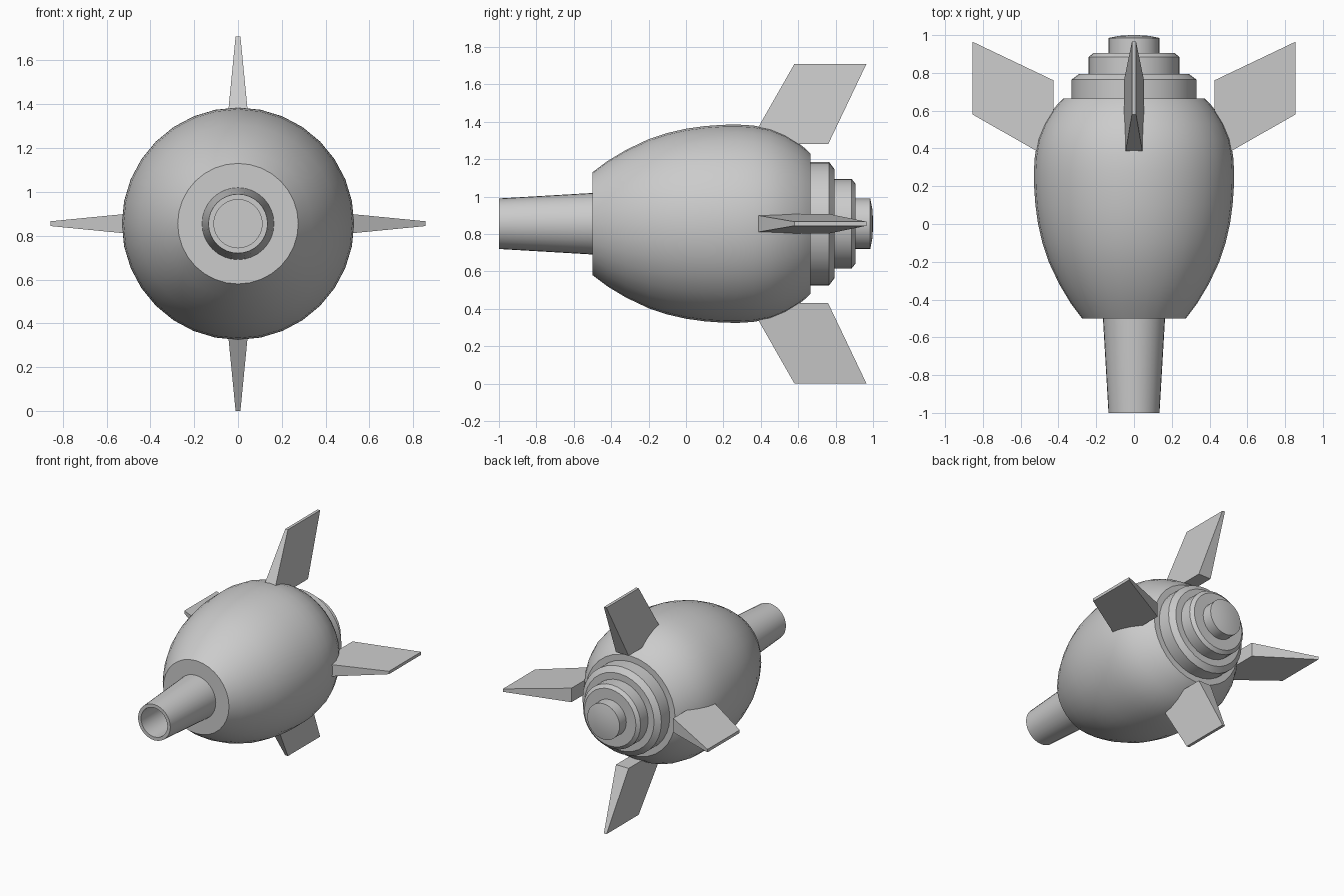
import bpy
import bmesh
import math
from mathutils import Matrix, Vector

if "Cube" in bpy.data.objects:
    bpy.data.objects.remove(bpy.data.objects["Cube"], do_unlink=True)

AXIS = 0.855   # height of the long axis
SIDES = 32

grey = bpy.data.materials.new("light grey")
grey.use_nodes = True
colour = (0.6, 0.6, 0.6, 1)
grey.diffuse_color = colour
grey.node_tree.nodes["Principled BSDF"].inputs["Base Color"].default_value = colour


def finish(name, bm, smooth):
    bmesh.ops.recalc_face_normals(bm, faces=bm.faces)
    mesh = bpy.data.meshes.new(name)
    bm.to_mesh(mesh)
    bm.free()
    mesh.materials.append(grey)
    obj = bpy.data.objects.new(name, mesh)
    bpy.context.collection.objects.link(obj)
    obj.location.z = AXIS
    if smooth:
        bpy.ops.object.select_all(action="DESELECT")
        obj.select_set(True)
        bpy.context.view_layer.objects.active = obj
        bpy.ops.object.shade_smooth_by_angle(angle=math.radians(30))
    return obj


def lathe(name, profile):
    """Turn (y, radius) points around the long axis and cap both ends."""
    bm = bmesh.new()
    rings = []
    for y, r in profile:
        angles = [math.tau * i / SIDES for i in range(SIDES)]
        rings.append([bm.verts.new((r * math.cos(a), y, r * math.sin(a))) for a in angles])
    for a, b in zip(rings, rings[1:]):
        for i in range(SIDES):
            j = (i + 1) % SIDES
            bm.faces.new((a[i], a[j], b[j], b[i]))
    bm.faces.new(rings[0])
    bm.faces.new(rings[-1])
    return finish(name, bm, True)


# Egg-shaped hull
lathe("hull", [(-0.5, 0.275), (-0.42, 0.335), (-0.32, 0.395), (-0.2, 0.452), (-0.1, 0.485),
               (0, 0.508), (0.1, 0.522), (0.2, 0.529), (0.28, 0.53), (0.36, 0.525),
               (0.45, 0.508), (0.53, 0.475), (0.6, 0.432), (0.64, 0.4), (0.665, 0.375)])

# Tapered hollow nozzle, from the inner end of the bore out and back
lathe("nozzle", [(-0.52, 0.11), (-1, 0.11), (-1, 0.135), (-0.49, 0.165)])

# Stepped tail with bevelled rims
lathe("tail_step_large", [(0.65, 0.33), (0.765, 0.33), (0.795, 0.29)])
lathe("tail_step_middle", [(0.78, 0.24), (0.885, 0.24), (0.905, 0.215)])
lathe("tail_step_small", [(0.89, 0.135), (0.985, 0.135), (0.996, 0.08), (1, 0.02)])

# Four swept fins, thick at the root and thin at the tip
for k, name in enumerate(("top_fin", "left_fin", "bottom_fin", "right_fin")):
    bm = bmesh.new()
    turn = Matrix.Rotation(k * math.pi / 2, 3, "Y")
    outline = [(0.335, 0.425, 0.053), (0.76, 0.425, 0.053), (0.965, 0.855, 0.011), (0.58, 0.855, 0.011)]
    loops = [[bm.verts.new(turn @ Vector((s * t, y, r))) for y, r, t in outline] for s in (-1, 1)]
    for loop in loops:
        bm.faces.new(loop)
    for i in range(4):
        j = (i + 1) % 4
        bm.faces.new((loops[0][i], loops[0][j], loops[1][j], loops[1][i]))
    finish(name, bm, False)
